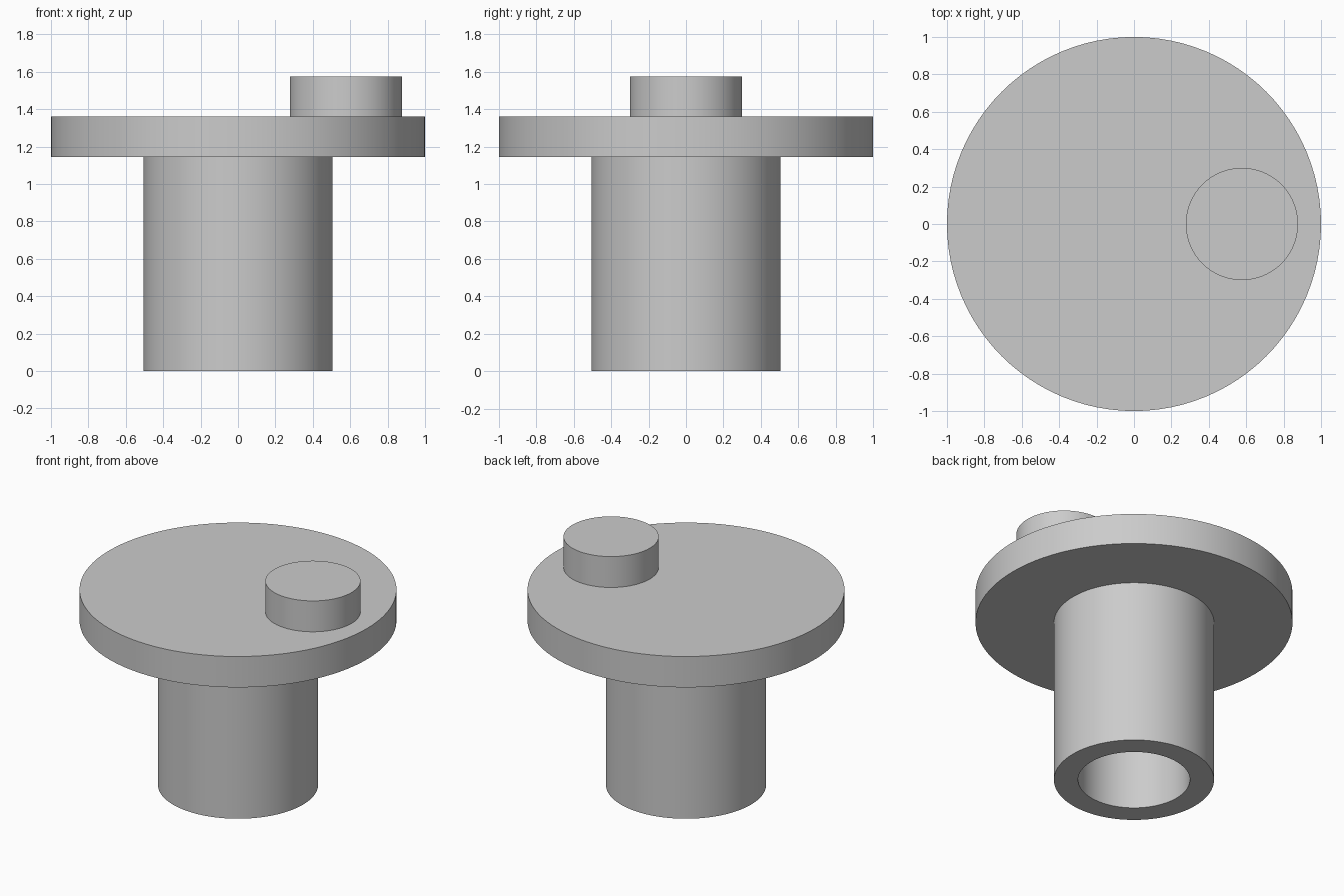
import bpy
import bmesh
from math import radians
from mathutils import Matrix, Vector

SEGMENTS = 96

cube = bpy.data.objects.get("Cube")
if cube:
    bpy.data.objects.remove(cube, do_unlink=True)

# Single plain grey
grey = bpy.data.materials.new("light_grey")
grey.use_nodes = True
colour = (0.6, 0.6, 0.6, 1.0)
grey.diffuse_color = colour
grey.node_tree.nodes["Principled BSDF"].inputs["Base Color"].default_value = colour


def turned_part(name, profile, centre_x=0.0):
    """Turn a profile of (radius, height) points; zero radius closes an end."""
    bm = bmesh.new()
    verts = [bm.verts.new((r, 0, z)) for r, z in profile]
    edges = [bm.edges.new(pair) for pair in zip(verts, verts[1:])]
    bmesh.ops.spin(bm, geom=verts + edges, cent=(0, 0, 0), axis=(0, 0, 1),
                   angle=radians(360), steps=SEGMENTS, use_merge=True)
    bmesh.ops.remove_doubles(bm, verts=bm.verts, dist=0.0001)
    bmesh.ops.recalc_face_normals(bm, faces=bm.faces)
    mesh = bpy.data.meshes.new(name)
    bm.to_mesh(mesh)
    bm.free()
    mesh.materials.append(grey)
    obj = bpy.data.objects.new(name, mesh)
    obj.location.x = centre_x
    bpy.context.collection.objects.link(obj)
    bpy.ops.object.select_all(action="DESELECT")
    obj.select_set(True)
    bpy.context.view_layer.objects.active = obj
    bpy.ops.object.shade_smooth_by_angle(angle=radians(30))
    return obj


# Disc and hollow shaft turned as one piece, with a blind bore from below
shaft_r, bore_r = 0.505, 0.353
disc_low, disc_top, pin_top = 1.145, 1.36, 1.575
turned_part("disc_with_hollow_shaft", [
    (0, disc_low), (bore_r, disc_low), (bore_r, 0), (shaft_r, 0),
    (shaft_r, disc_low), (1, disc_low), (1, disc_top), (0, disc_top)])

# Offset crank pin on the disc
turned_part("crank_pin", [
    (0, disc_top), (0.3, disc_top), (0.3, pin_top), (0, pin_top)], centre_x=0.577)
